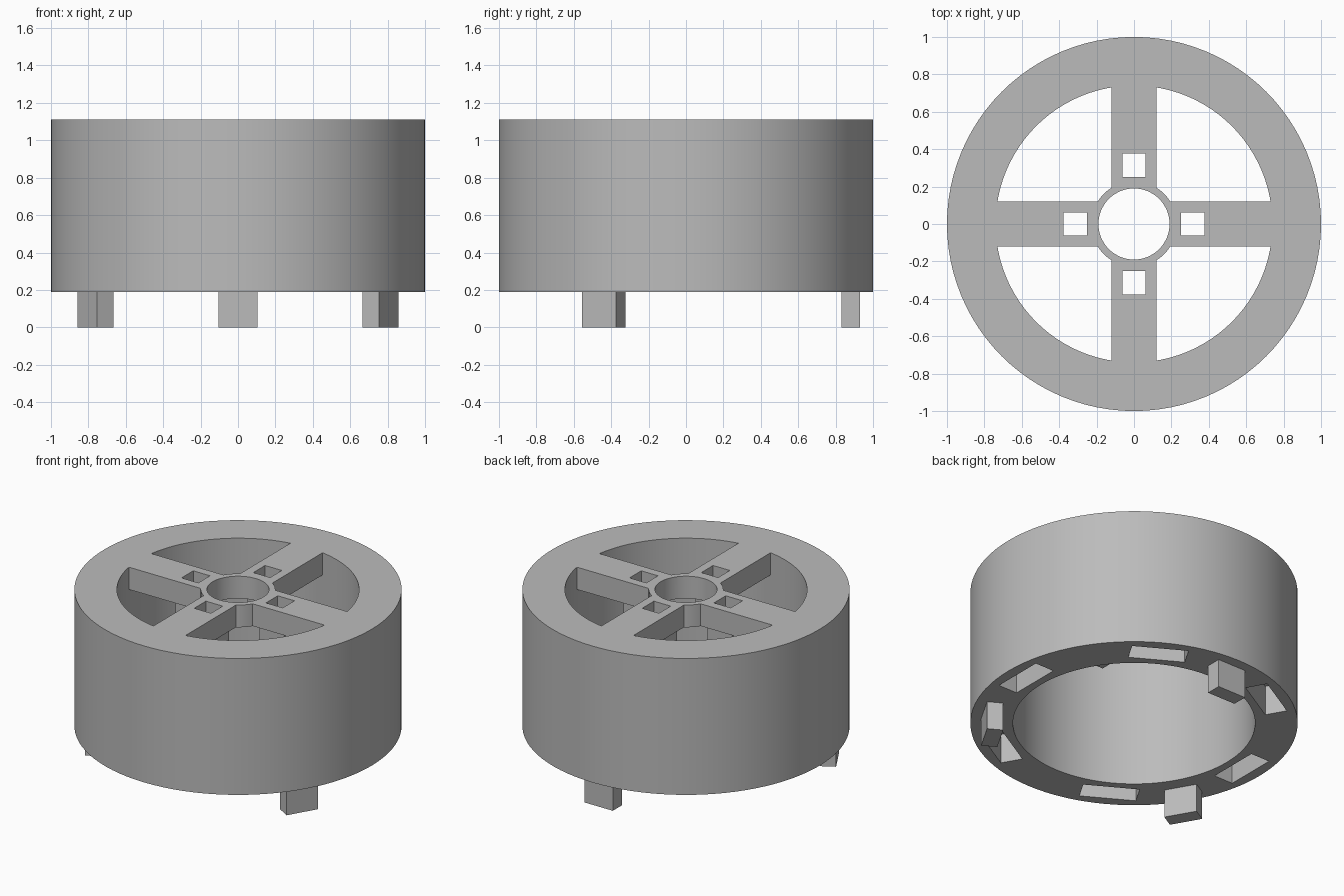
import bpy
import math
from mathutils import Matrix

if "Cube" in bpy.data.objects:
    bpy.data.objects.remove(bpy.data.objects["Cube"], do_unlink=True)

BASE, TOP = 0.19, 1.11      # height range of the drum
DECK = 0.96                 # underside of spokes and hub
SOCKET_END = 0.79           # underside of square sockets

grey = bpy.data.materials.new("plain_grey")
grey.use_nodes = True
grey.diffuse_color = (0.5, 0.5, 0.5, 1)
grey.node_tree.nodes["Principled BSDF"].inputs["Base Color"].default_value = (0.5, 0.5, 0.5, 1)


def finish(obj, name):
    obj.name = name
    obj.data.materials.append(grey)
    return obj


def cylinder(name, radius, low, high, sides=96):
    bpy.ops.mesh.primitive_cylinder_add(vertices=sides, radius=radius, depth=high - low,
                                        location=(0, 0, (low + high) / 2))
    return finish(bpy.context.object, name)


def box(name, length, width, low, high, distance=0, angle=0):
    """Box whose length runs outward, placed at a distance along an angle."""
    bpy.ops.mesh.primitive_cube_add(size=1)
    obj = bpy.context.object
    obj.data.transform(Matrix.Rotation(math.radians(angle), 4, "Z")
                       @ Matrix.Translation((distance, 0, (low + high) / 2))
                       @ Matrix.Diagonal((length, width, high - low, 1)))
    return finish(obj, name)


def combine(target, tool, operation):
    mod = target.modifiers.new("shape", "BOOLEAN")
    mod.operation = operation
    mod.solver = "EXACT"
    mod.object = tool
    bpy.ops.object.select_all(action="DESELECT")
    target.select_set(True)
    bpy.context.view_layer.objects.active = target
    bpy.ops.object.modifier_apply(modifier=mod.name)
    bpy.data.objects.remove(tool, do_unlink=True)


# Hollow drum
drum = cylinder("wheel_drum", 1.0, BASE, TOP)
combine(drum, cylinder("bore", 0.74, BASE - 0.1, TOP + 0.1), "DIFFERENCE")

# Hub and crossed spokes with square sockets below
spider = cylinder("hub", 0.228, DECK, TOP, 64)
for angle in (0, 90):
    combine(spider, box("spoke", 1.7, 0.24, DECK, TOP, 0, angle), "UNION")
for angle in range(0, 360, 90):
    combine(spider, box("socket", 0.18, 0.18, SOCKET_END, DECK + 0.05, 0.315, angle), "UNION")
combine(drum, spider, "UNION")

# Axle hole and square holes
combine(drum, cylinder("axle_hole", 0.19, 0.5, TOP + 0.1, 64), "DIFFERENCE")
for angle in range(0, 360, 90):
    combine(drum, box("square_hole", 0.125, 0.125, 0.5, TOP + 0.1, 0.315, angle), "DIFFERENCE")

# Rectangular pockets in the lower rim
for angle in range(0, 360, 60):
    combine(drum, box("pocket", 0.14, 0.35, BASE - 0.1, BASE + 0.2, 0.86, angle), "DIFFERENCE")

bpy.ops.object.select_all(action="DESELECT")
drum.select_set(True)
bpy.context.view_layer.objects.active = drum
bpy.ops.object.shade_smooth_by_angle(angle=math.radians(25))

# Three tabs under the rim
for name, angle in (("back_tab", 90), ("right_tab", 210), ("left_tab", 330)):
    box(name, 0.10, 0.21, 0, BASE + 0.03, 0.88, angle)
